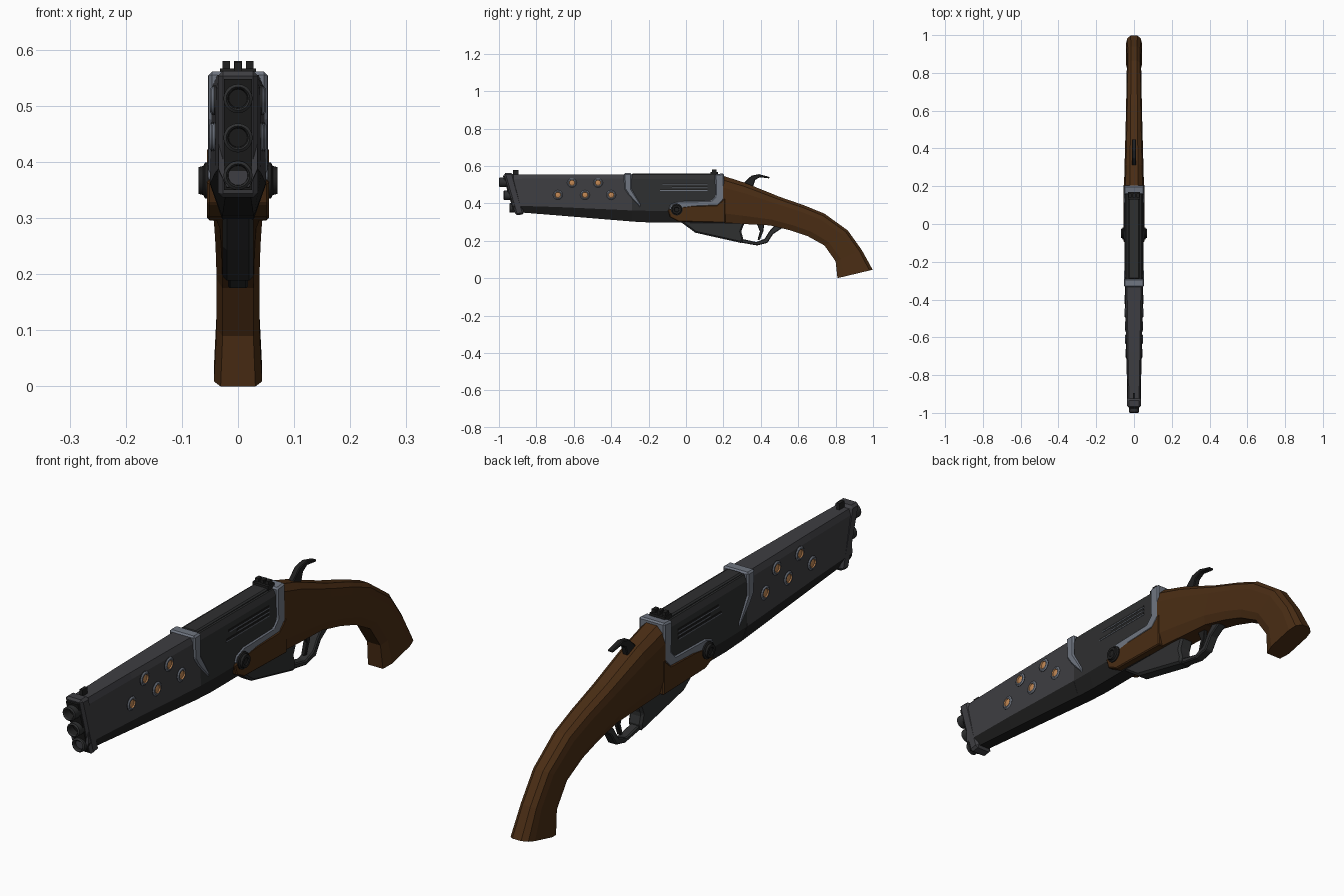
import bpy
import bmesh
import math
from mathutils import Vector

if "Cube" in bpy.data.objects:
    bpy.data.objects.remove(bpy.data.objects["Cube"], do_unlink=True)


def material(name, rgb, rough=0.5):
    m = bpy.data.materials.new(name)
    m.use_nodes = True
    m.diffuse_color = (*rgb, 1)
    shader = m.node_tree.nodes["Principled BSDF"]
    shader.inputs["Base Color"].default_value = (*rgb, 1)
    shader.inputs["Roughness"].default_value = rough
    return m


WOOD = material("walnut wood", (0.068, 0.026, 0.007))
STEEL = material("gunmetal", (0.048, 0.048, 0.054))
DARK = material("dark receiver steel", (0.028, 0.029, 0.030))
BLACK = material("blackened steel", (0.014, 0.014, 0.014))
TRIM = material("pale steel trim", (0.16, 0.18, 0.22))
COPPER = material("copper", (0.55, 0.25, 0.09))


def finish(name, bm, mats, bevel=0):
    bmesh.ops.recalc_face_normals(bm, faces=bm.faces)
    mesh = bpy.data.meshes.new(name)
    bm.to_mesh(mesh)
    bm.free()
    ob = bpy.data.objects.new(name, mesh)
    bpy.context.collection.objects.link(ob)
    for m in mats:
        mesh.materials.append(m)
    if bevel:
        mod = ob.modifiers.new("edge bevel", "BEVEL")
        mod.width = bevel
        mod.segments = 1
        mod.limit_method = "ANGLE"
    return ob


def prism(name, outline, half, mat, bevel=0, x=0):
    """Side outline of (y, z) points, extruded across x."""
    bm = bmesh.new()
    base = bm.faces.new([bm.verts.new((x - half, y, z)) for y, z in outline])
    ext = bmesh.ops.extrude_face_region(bm, geom=[base])["geom"]
    moved = [v for v in ext if isinstance(v, bmesh.types.BMVert)]
    bmesh.ops.translate(bm, verts=moved, vec=(2 * half, 0, 0))
    return finish(name, bm, [mat], bevel)


def box(name, y0, y1, z0, z1, half, mat, x=0, bevel=0):
    return prism(name, [(y0, z0), (y1, z0), (y1, z1), (y0, z1)], half, mat, bevel, x)


def loft(name, rings, mats, rule=lambda side: 0):
    """Skin over closed rings; rule picks the material from the side index."""
    bm = bmesh.new()
    rows = [[bm.verts.new(p) for p in ring] for ring in rings]
    n = len(rows[0])
    for a, b in zip(rows, rows[1:]):
        for i in range(n):
            j = (i + 1) % n
            bm.faces.new((a[i], a[j], b[j], b[i])).material_index = rule(i)
    bm.faces.new(rows[0])
    bm.faces.new(rows[-1])
    return finish(name, bm, mats)


def mirrored(half_ring):
    return half_ring + [(-x, y, z) for x, y, z in reversed(half_ring)]


def lathe(name, centre, axis, profile, mats, segs=16, rule=lambda k: 0):
    """Turn a (radius, distance) profile about an axis; ends are capped."""
    bm = bmesh.new()
    axis = Vector(axis)
    up = Vector((0, 0, 1))
    side = axis.cross(up)
    rows = []
    for r, d in profile:
        rows.append([bm.verts.new(Vector(centre) + axis * d
                     + r * (side * math.cos(t) + up * math.sin(t)))
                     for t in (math.tau * i / segs for i in range(segs))])
    for k, (a, b) in enumerate(zip(rows, rows[1:])):
        for i in range(segs):
            j = (i + 1) % segs
            bm.faces.new((a[i], a[j], b[j], b[i])).material_index = rule(k)
    bm.faces.new(rows[0])
    bm.faces.new(rows[-1]).material_index = rule(len(rows) - 1)
    ob = finish(name, bm, mats)
    for p in ob.data.polygons:
        p.use_smooth = len(p.vertices) == 4
    ob.data.set_sharp_from_angle(angle=math.radians(35))
    return ob


# Barrel shroud and receiver: chamfered section with a black underside
def body_ring(y, w, top, line, bottom):
    return mirrored([(0.8 * w, y, top), (w, y, top - 0.022),
                     (w * 1.06, y, line), (0.6 * w, y, bottom)])


def underside(side):
    return 1 if side in (2, 3, 4) else 0


shroud = [(-0.93, 0.033, 0.553, 0.388, 0.355), (-0.68, 0.039, 0.555, 0.38, 0.335),
          (-0.29, 0.047, 0.555, 0.362, 0.303)]
receiver = [(-0.30, 0.046, 0.552, 0.362, 0.303), (-0.2, 0.047, 0.552, 0.36, 0.298),
            (0.2, 0.047, 0.55, 0.36, 0.298)]
loft("barrel_shroud", [body_ring(*s) for s in shroud], [STEEL, BLACK], underside)
loft("receiver", [body_ring(*s) for s in receiver], [DARK, BLACK], underside)
box("top_rib", -0.29, 0.17, 0.54, 0.559, 0.03, DARK, bevel=0.005)

# Muzzle: slanted cap with three stacked bores
prism("muzzle_cap", [(-0.975, 0.562), (-0.91, 0.335), (-0.865, 0.342), (-0.925, 0.562)],
      0.036, STEEL, 0.009)
prism("muzzle_face", [(-0.979, 0.548), (-0.92, 0.35), (-0.9, 0.35), (-0.94, 0.548)],
      0.025, BLACK)
for label, y, z in (("upper", -1.0, 0.513), ("middle", -0.975, 0.443), ("lower", -0.945, 0.376)):
    lathe(label + "_barrel", (0, y, z), (0, 1, 0),
          [(0.016, 0.04), (0.018, 0.004), (0.021, 0), (0.026, 0.004), (0.026, 0.08)],
          [DARK, BLACK], 20, lambda k: 1 if k < 1 else 0)

# Sights
box("front_sight", -0.925, -0.895, 0.55, 0.577, 0.006, BLACK)
box("rear_sight_base", 0.13, 0.17, 0.55, 0.567, 0.032, BLACK)
for x in (-0.021, 0, 0.021):
    box("rear_sight_post", 0.14, 0.162, 0.56, 0.58, 0.007, BLACK, x)

# Pale trim: band between shroud and receiver, and the frame above the stock
prism("barrel_band", [(-0.333, 0.561), (-0.29, 0.561), (-0.29, 0.475), (-0.24, 0.395),
                      (-0.24, 0.37), (-0.305, 0.44), (-0.328, 0.475)], 0.0525, TRIM, 0.006)
prism("receiver_frame", [(0.155, 0.556), (0.203, 0.56), (0.203, 0.42), (0.17, 0.386),
                         (0.03, 0.38), (0.0, 0.35), (-0.04, 0.34), (-0.095, 0.37),
                         (-0.085, 0.395), (-0.04, 0.412), (0.135, 0.416), (0.158, 0.44)],
      0.0535, TRIM, 0.006)

for s in (-1, 1):
    # Receiver slots with bright lower lips
    for y0, z in ((-0.125, 0.503), (-0.075, 0.488), (-0.14, 0.473)):
        box("receiver_slot", y0, 0.115, z - 0.003, z + 0.004, 0.002, BLACK, s * 0.0475)
        box("slot_lip", y0, 0.115, z - 0.006, z - 0.003, 0.002, TRIM, s * 0.048)
    # Hinge pin
    lathe("hinge_pin", (s * 0.045, -0.05, 0.367), (s, 0, 0),
          [(0.032, 0), (0.032, 0.014), (0.026, 0.017), (0.024, 0.025), (0.014, 0.025),
           (0.012, 0.021)], [BLACK], 16)
    # Copper-centred vents
    for y, z in ((-0.61, 0.51), (-0.47, 0.51), (-0.685, 0.445), (-0.54, 0.445), (-0.40, 0.445)):
        w = 0.046 + (y + 0.3) * 0.02
        lathe("vent", (s * (w - 0.006), y, z), (s, 0, 0),
              [(0.026, 0), (0.026, 0.009), (0.021, 0.013), (0.016, 0.013), (0.014, 0.009),
               (0.007, 0.011)],
              [DARK, TRIM, COPPER], 12, lambda k: 0 if k < 1 else 1 if k < 3 else 2)

# Stock: fore plate under the frame, and the curved grip
prism("stock_fore", [(-0.098, 0.365), (-0.085, 0.325), (-0.04, 0.302), (0.21, 0.296),
                     (0.21, 0.43), (0.165, 0.39), (0.02, 0.386), (-0.06, 0.375)],
      0.055, WOOD, 0.004)


def grip_ring(ty, tz, by, bz, w):
    top, bottom = Vector((0, ty, tz)), Vector((0, by, bz))
    return mirrored([tuple(top.lerp(bottom, t) + Vector((k * w, 0, 0)))
                     for k, t in ((0.42, 0), (0.85, 0.09), (1, 0.25), (1, 0.8), (0.72, 1))])


grip = [(0.195, 0.548, 0.195, 0.297, 0.053), (0.315, 0.51, 0.30, 0.29, 0.05),
        (0.50, 0.435, 0.45, 0.282, 0.045), (0.63, 0.39, 0.56, 0.255, 0.042),
        (0.74, 0.345, 0.65, 0.225, 0.04), (0.865, 0.255, 0.74, 0.175, 0.038),
        (0.94, 0.15, 0.80, 0.09, 0.038), (0.998, 0.045, 0.81, 0.0, 0.043)]
loft("grip", [grip_ring(*g) for g in grip], [WOOD])

# Trigger plate, guard and trigger
prism("trigger_plate", [(-0.035, 0.305), (0.05, 0.243), (0.3, 0.187), (0.305, 0.215),
                        (0.295, 0.25), (0.315, 0.3)], 0.028, DARK, 0.008)
prism("trigger_guard", [(0.28, 0.192), (0.38, 0.175), (0.435, 0.188), (0.465, 0.235),
                        (0.525, 0.275), (0.48, 0.29), (0.445, 0.25), (0.42, 0.21),
                        (0.375, 0.193), (0.29, 0.212)], 0.018, DARK, 0.004)
prism("trigger", [(0.375, 0.3), (0.395, 0.25), (0.382, 0.205), (0.395, 0.205),
                  (0.413, 0.25), (0.42, 0.3)], 0.008, BLACK, 0.002)

# Hammer
prism("hammer", [(0.29, 0.49), (0.325, 0.525), (0.35, 0.548), (0.39, 0.556), (0.45, 0.54),
                 (0.445, 0.533), (0.395, 0.54), (0.37, 0.525), (0.355, 0.48)],
      0.011, BLACK, 0.003)
